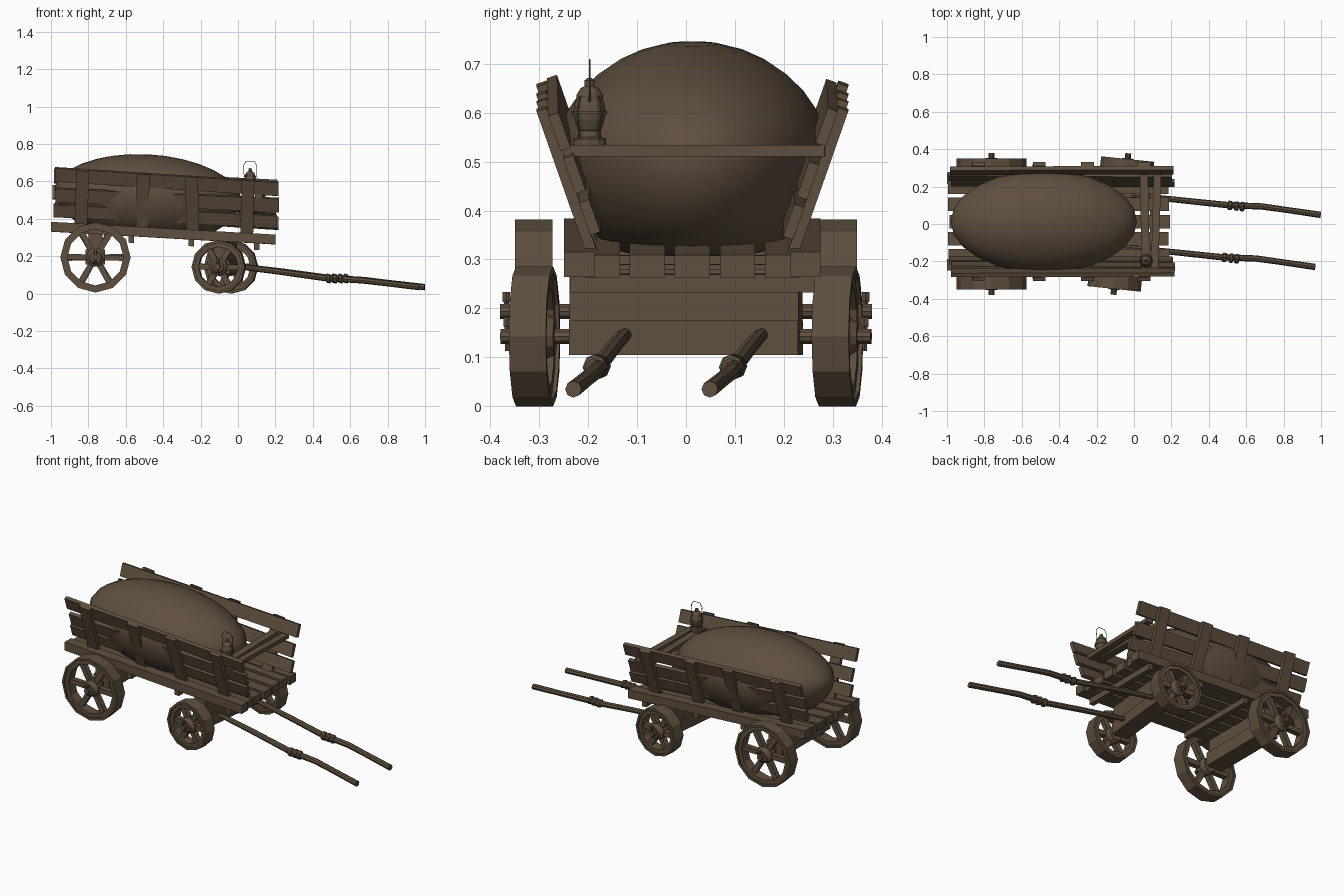
import bpy, bmesh, math, random
from mathutils import Matrix, Vector

if "Cube" in bpy.data.objects:
    bpy.data.objects.remove(bpy.data.objects["Cube"])

random.seed(4)
T, R = Matrix.Translation, Matrix.Rotation
ID = Matrix.Identity(4)

wood = bpy.data.materials.new("weathered brown")
wood.diffuse_color = (0.115, 0.078, 0.049, 1)
wood.use_nodes = True
wood.node_tree.nodes["Principled BSDF"].inputs["Base Color"].default_value = wood.diffuse_color


def finish(name, bm, smooth=False):
    bmesh.ops.recalc_face_normals(bm, faces=bm.faces)
    me = bpy.data.meshes.new(name)
    bm.to_mesh(me)
    bm.free()
    me.materials.append(wood)
    ob = bpy.data.objects.new(name, me)
    bpy.context.collection.objects.link(ob)
    for p in me.polygons:
        p.use_smooth = smooth
    return ob


def box(name, x, y, z, M=ID, twist=0.0):
    """Box from (min, max) ranges, twisted a little about its own middle."""
    c = Vector([(a + b) / 2 for a, b in (x, y, z)])
    s = [abs(b - a) for a, b in (x, y, z)]
    bm = bmesh.new()
    bmesh.ops.create_cube(bm, size=1, matrix=M @ T(c) @ R(twist, 4, 'Y') @ Matrix.Diagonal((*s, 1)))
    return finish(name, bm)


def rings(name, secs, axis, n, M=ID, closed=False):
    """Loft n-sided rings (along, radius, u, v) along an axis; closed makes a hoop."""
    bm = bmesh.new()
    loops = []
    for sec in secs:
        a, r, u0, v0 = (*sec, 0, 0)[:4]
        loop = []
        for i in range(n):
            t = 2 * math.pi * i / n
            u, v = u0 + r * math.cos(t), v0 + r * math.sin(t)
            co = {'x': (a, u, v), 'y': (u, a, v), 'z': (u, v, a)}[axis]
            loop.append(bm.verts.new(M @ Vector(co)))
        loops.append(loop)
    pairs = list(zip(loops, loops[1:]))
    if closed:
        pairs.append((loops[-1], loops[0]))
    else:
        bm.faces.new(loops[0])
        bm.faces.new(loops[-1])
    for a, b in pairs:
        for i in range(n):
            j = (i + 1) % n
            bm.faces.new((a[i], a[j], b[j], b[i]))
    return finish(name, bm)


def rod(name, p, q, r):
    p, q = Vector(p), Vector(q)
    d = q - p
    M = T(p) @ d.to_track_quat('Z', 'Y').to_matrix().to_4x4()
    return rings(name, [(0, r), (d.length, r)], 'z', 6, M)


def wheel(name, M, rad, rim, hub):
    """Wheel about the y axis; +y is the outer face."""
    w, f = 0.038, 0.03
    mid = rad - 0.014
    rings(name + "_tyre", [(-w, rad), (w, rad), (w, mid), (-w, mid)], 'y', 12, M, True)
    rings(name + "_felloe", [(-f, mid + .002), (f, mid + .002), (f, rim), (-f, rim)], 'y', 12, M, True)
    for i in range(6):
        box(name + "_spoke", (-.015, .015), (-.016, .016), (hub * .7, rim + .008),
            M @ R(i * math.pi / 3 + .5, 4, 'Y'))
    rings(name + "_hub", [(-.042, hub * .8), (-.02, hub), (.02, hub), (.03, hub * .75), (.042, hub * .6)], 'y', 12, M)


def axle(name, M, rad, rim, hub):
    """Rod, two wheels and linchpins."""
    rings(name + "_axle", [(-.38, .016), (.38, .016)], 'y', 10, M)
    for s in (-1, 1):
        side = M @ T((0, s * .311, 0)) @ R(0 if s > 0 else math.pi, 4, 'Z')
        wheel(name + "_wheel", side, rad, rim, hub)
        rings(name + "_linchpin", [(-.03, .005), (.018, .006), (.022, .009), (.04, .009)], 'z', 6,
              M @ T((0, s * .367, 0)))


# Rear running gear
axle("rear", T((-.762, 0, .194)), .188, .15, .05)
box("rear_axle_beam", (-.815, -.71), (-.235, .235), (.155, .235))
box("rear_bolster", (-.80, -.725), (-.235, .235), (.235, .325))

# Front running gear, steered slightly
FRONT = T((-.07, 0, 0)) @ R(math.radians(-6), 4, 'Z')
axle("front", FRONT @ T((0, 0, .143)), .143, .107, .048)
box("front_axle_beam", (-.05, .05), (-.235, .235), (.105, .175), FRONT)
box("front_bolster", (-.04, .04), (-.235, .235), (.175, .28), FRONT)

# Pulling shafts with a grip collar
for y in (.16, -.12):
    rings("pull_shaft", [(.03, .013, y, .148), (.12, .015, y, .14), (.3, .016, y, .118), (.555, .017, y, .083),
                         (.74, .017, y + .012, .072), (.86, .016, y + .008, .058), (1.058, .017, y, .035)],
          'x', 8, FRONT)
    for x in (.57, .605, .635):
        rings("shaft_collar", [(x - .013, .019, y, .083), (x - .007, .025, y, .082), (x + .007, .025, y, .08),
                               (x + .013, .019, y, .079)], 'x', 8, FRONT)

# Cart body, sheared so that it slopes down to the front
BODY = Matrix(((1, 0, 0, 0), (0, 1, 0, .013), (-.057, 0, 1, -.0228), (0, 0, 0, 1)))
for i in range(5):
    y = (i - 2) * .092
    e = random.uniform(-.012, .012)
    box("floor_plank", (-.985 + e, .195 + e), (y - .036, y + .036), (.297, .343), BODY)
for s in (-1, 1):
    box("floor_rail", (-1, .2), (s * .20, s * .262), (.298, .35), BODY)
for x in (-.57, -.25, .1):
    box("floor_batten", (x - .015, x + .015), (-.25, .25), (.262, .299), BODY)

# Leaning side walls: three planks and four posts each
for s in (-1, 1):
    WALL = BODY @ T((0, s * .187, .355)) @ R(-s * math.radians(19.3), 4, 'X')
    for h0, h1, tw in ((.03, .10, .008), (.118, .194, .012), (.222, .298, -.008)):
        e = random.uniform(-.012, .012)
        box("side_plank", (-.985 + e, .21 + e), (-.011, .011), (h0, h1), WALL, tw * s)
    for x, tw in ((-.835, .03), (-.51, .02), (-.245, -.02), (.05, .02)):
        box("side_post", (x - .034, x + .034), (s * .011, s * .033), (-.03, .304), WALL, tw)

# Two boards across the front
SEAT = T((.088, .013, .522))
box("front_cross_board", (-.052, -.008), (-.272, .272), (-.012, .012), SEAT @ R(.02, 4, 'Z'))
box("front_cross_board", (.010, .050), (-.262, .272), (-.012, .012), SEAT @ R(-.03, 4, 'Z'))

# Bulging sack load with a flattened bottom
bm = bmesh.new()
bmesh.ops.create_uvsphere(bm, u_segments=24, v_segments=16, radius=1)
for v in bm.verts:
    x, y, z = v.co
    if z > 0:
        h = .205 * z ** 1.15
    else:
        h = -.22 * min(1, -z * 1.25)
    X = -.482 + .498 * x
    v.co = (X, .013 + .273 * y, .54 + h - .05 * (X + .48))
finish("sack", bm, True)

# Lantern standing on the cross board
LX, LY, LZ = .065, -.197, .534
LAMP = T((LX, LY, LZ))
rings("lantern_base", [(0, .034), (.012, .034), (.016, .024), (.028, .022), (.032, .026)], 'z', 12, LAMP)
rings("lantern_globe", [(.03, .023), (.052, .031), (.066, .033), (.082, .031), (.1, .024)], 'z', 12, LAMP)
rings("lantern_cap", [(.096, .027), (.102, .027), (.116, .018), (.12, .010), (.132, .010), (.137, .004)],
      'z', 12, LAMP)
rings("lantern_hoop", [(.064, .037), (.068, .037), (.068, .033), (.064, .033)], 'z', 12, LAMP, True)
for i in range(4):
    t = math.pi / 4 + i * math.pi / 2
    pts = [(LX + r * math.cos(t), LY + r * math.sin(t), LZ + h) for h, r in ((.014, .028), (.066, .036), (.1, .027))]
    for p, q in zip(pts, pts[1:]):
        rod("lantern_cage_wire", p, q, .0018)
handle = [(-.032, .09), (-.036, .15), (-.022, .174), (.022, .174), (.036, .15), (.032, .09)]
for (a, b), (c, d) in zip(handle, handle[1:]):
    rod("lantern_handle", (LX + a, LY, LZ + b), (LX + c, LY, LZ + d), .0016)
for s in (-1, 1):
    rod("lantern_handle_lug", (LX + s * .022, LY, LZ + .099), (LX + s * .034, LY, LZ + .09), .003)
